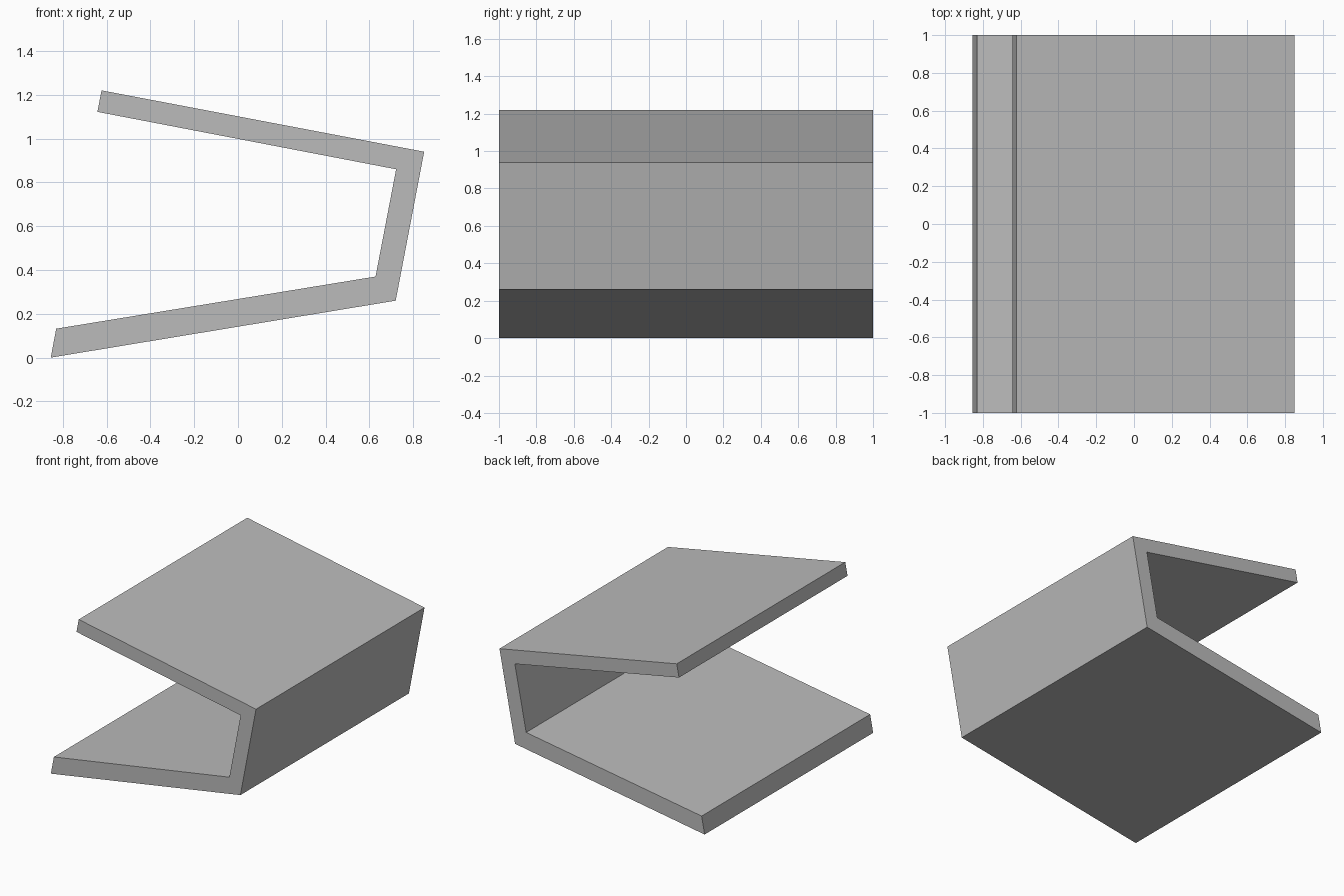
import bpy
import bmesh

cube = bpy.data.objects.get("Cube")
if cube:
    bpy.data.objects.remove(cube, do_unlink=True)

# Plain grey material
GREY = (0.5, 0.5, 0.5, 1)
grey = bpy.data.materials.new("grey")
grey.use_nodes = True
grey.diffuse_color = GREY
grey.node_tree.nodes["Principled BSDF"].inputs["Base Color"].default_value = GREY

# Open bracket profile in x and z: outer side, then inner side
PROFILE = [(-0.855, 0), (0.72, 0.26), (0.85, 0.94), (-0.623, 1.22),
           (-0.642, 1.122), (0.722, 0.86), (0.628, 0.37), (-0.83, 0.132)]

# Folded bracket, extruded along y
bm = bmesh.new()
front = bm.faces.new([bm.verts.new((x, -1, z)) for x, z in PROFILE])
sweep = bmesh.ops.extrude_face_region(bm, geom=[front], use_keep_orig=True)
back_verts = [v for v in sweep["geom"] if isinstance(v, bmesh.types.BMVert)]
bmesh.ops.translate(bm, verts=back_verts, vec=(0, 2, 0))
bmesh.ops.recalc_face_normals(bm, faces=bm.faces)

mesh = bpy.data.meshes.new("folded_bracket")
bm.to_mesh(mesh)
bm.free()
mesh.materials.append(grey)
bpy.context.collection.objects.link(bpy.data.objects.new("folded_bracket", mesh))
